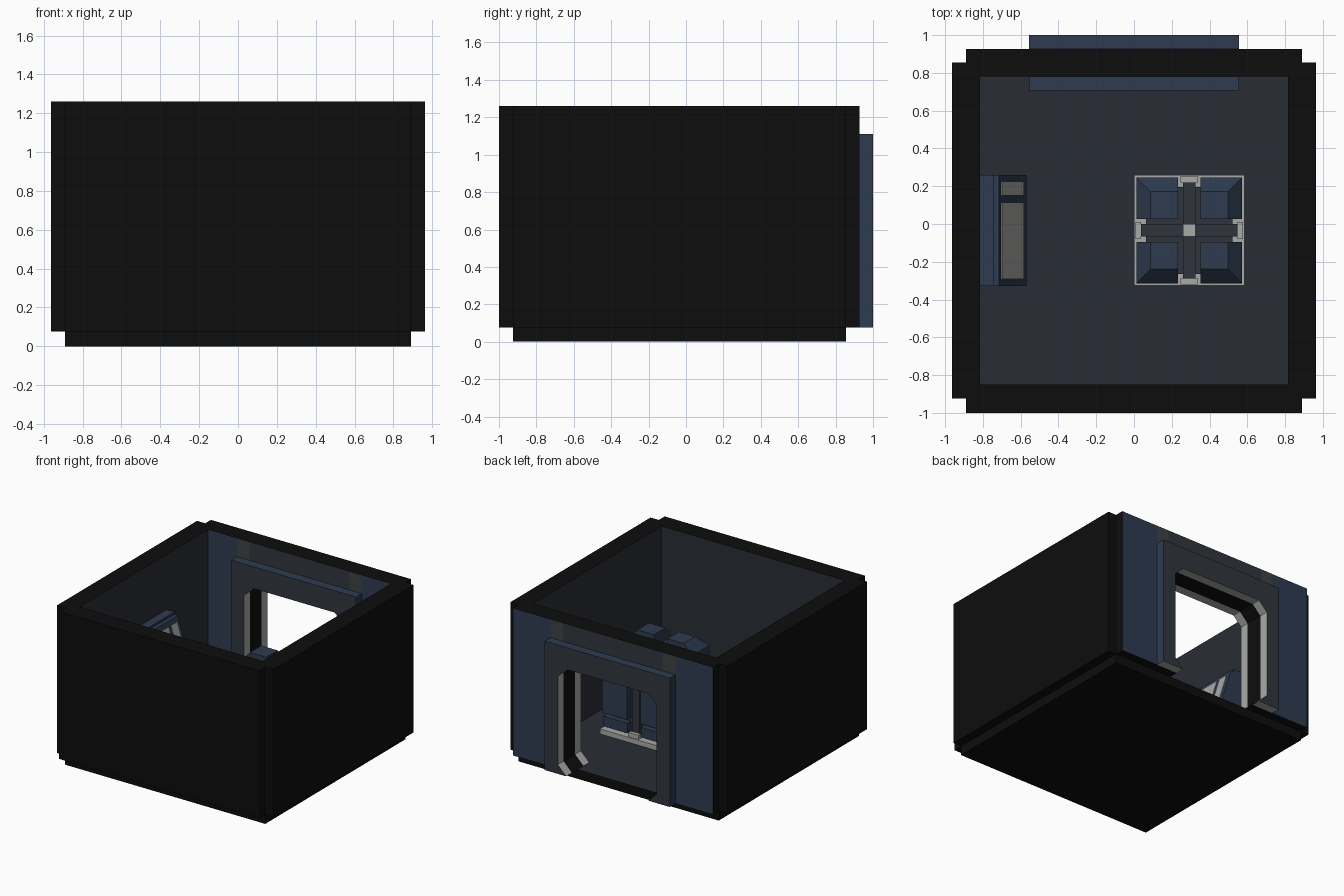
import bpy, bmesh, math
from mathutils import Vector

if "Cube" in bpy.data.objects:
    bpy.data.objects.remove(bpy.data.objects["Cube"])


def material(name, rgb):
    m = bpy.data.materials.new(name)
    m.diffuse_color = (*rgb, 1)
    m.use_nodes = True
    m.node_tree.nodes["Principled BSDF"].inputs["Base Color"].default_value = m.diffuse_color
    return m


BLACK = material("black", (0.004, 0.004, 0.004))
INNER = material("slate", (0.022, 0.026, 0.036))
BLUE = material("blue", (0.027, 0.044, 0.078))
DARK = material("dark_metal", (0.03, 0.036, 0.046))
STRIP = material("strip_grey", (0.05, 0.052, 0.055))
GREY = material("light_grey", (0.4, 0.4, 0.39))


def finish(name, bm, mat, extra=None, test=None):
    """Make an object; faces whose normal and centre pass the test get the extra material."""
    bmesh.ops.recalc_face_normals(bm, faces=bm.faces)
    me = bpy.data.meshes.new(name)
    me.materials.append(mat)
    if extra:
        me.materials.append(extra)
        for f in bm.faces:
            f.normal_update()
            f.material_index = int(test(f.normal, f.calc_center_median()))
    bm.to_mesh(me)
    bm.free()
    ob = bpy.data.objects.new(name, me)
    bpy.context.collection.objects.link(ob)
    return ob


def box(name, x, y, z, mat, extra=None, test=None):
    bm = bmesh.new()
    bmesh.ops.create_cube(bm, size=1)
    for v in bm.verts:
        v.co = [(a + b) / 2 + c * (b - a) for c, (a, b) in zip(v.co, (x, y, z))]
    return finish(name, bm, mat, extra, test)


def prism(name, profile, y0, y1, mat, extra=None, test=None):
    """Extrude an (x, z) outline along y."""
    bm = bmesh.new()
    face = bm.faces.new([bm.verts.new((x, y0, z)) for x, z in profile])
    out = bmesh.ops.extrude_face_region(bm, geom=[face])["geom"]
    for v in out:
        if isinstance(v, bmesh.types.BMVert):
            v.co.y = y1
    return finish(name, bm, mat, extra, test)


def hull(name, points, mat):
    bm = bmesh.new()
    for p in points:
        bm.verts.new(p)
    bmesh.ops.convex_hull(bm, input=bm.verts)
    bmesh.ops.dissolve_limit(bm, angle_limit=0.01, verts=bm.verts, edges=bm.edges)
    return finish(name, bm, mat)


F, TOP = 0.075, 1.26   # floor surface and wall top

# Floor slab and three solid walls, slate on the inside
box("floor", (-.89, .89), (-.925, .855), (0, F), BLACK, INNER, lambda n, c: n.z > .5)
box("front_wall", (-.89, .89), (-1, -.85), (F, TOP), BLACK, INNER, lambda n, c: n.y > .5)
for s, side in ((-1, "left"), (1, "right")):
    box(side + "_wall", sorted((s * .815, s * .963)), (-.925, .855), (F, TOP),
        BLACK, INNER, lambda n, c: n.x * s < -.5)


def arch(w, top):
    """Outline of a wall with a chamfered doorway open at the bottom."""
    o, c, h = .44, .074, .935
    half = [(o - c, F), (o, F + c), (o, h - c), (o - c, h)]
    return ([(w, F), (w, top), (-w, top), (-w, F)]
            + [(-x, z) for x, z in half] + half[::-1])


# Back wall with doorway, and raised door frames on both sides
prism("back_wall", arch(.89, TOP), .78, .927, BLACK, BLUE, lambda n, c: abs(n.y) > .5)
inside = lambda n, c: abs(n.y) < .5 and abs(c.x) < .5 and c.z < 1
for name, y0, y1 in (("door_frame_inner", .706, .78), ("door_frame_outer", .927, 1.0)):
    prism(name, arch(.555, 1.11), y0, y1, DARK, GREY, inside)
    for s in (-1, 1):
        box(name + "_side_trim", sorted((s * .553, s * .556)), (y0, y1), (F, 1.11), BLUE)
    box(name + "_top_trim", (-.555, .555), (y0, y1), (1.108, 1.111), BLUE)

# Grey strips and dark panel above the door
for y in (.779, .926):
    for s in (-1, 1):
        box("wall_strip", sorted((s * .445, s * .555)), (y, y + .002), (1.11, TOP), STRIP)
    box("lintel_panel", (-.445, .445), (y, y + .002), (1.11, TOP), DARK)

# Console against the left wall, with a sloped two-part screen
CT = .815
box("console_back", (-.82, -.745), (-.328, .26), (F, CT), BLUE)
prism("console_body", [(-.745, F), (-.57, F), (-.57, .32), (-.715, CT - .02), (-.745, CT - .02)],
      -.328, .26, BLUE)
p0, p1 = Vector((-.57, .32)), Vector((-.715, CT - .02))
d = p1 - p0
n = Vector((d.y, -d.x)).normalized() * .004
a, b = p0 + d * .12, p0 + d * .92
for y0, y1 in ((-.29, .115), (.15, .225)):
    prism("console_screen", [a - n, a + n, b + n, b - n], y0, y1, GREY)

# Power unit: base plate, dark core, four corner columns with chamfered tops
CX, CY, R, ZT = .2925, -.034, .2925, .8
box("unit_base", (CX - R, CX + R), (CY - R, CY + R), (F, .115), GREY)
box("unit_core", (CX - .23, CX + .23), (CY - .23, CY + .23), (.115, .68), DARK)
for sx in (-1, 1):
    for sy in (-1, 1):
        def corner(i, o, z):
            return [(CX + sx * u, CY + sy * v, z) for u in (i, o) for v in (i, o)]
        hull("unit_foot_block", corner(.06, .275, .135) + corner(.06, .275, .215), BLUE)
        hull("unit_column", corner(.06, .28, .245) + corner(.06, .28, ZT - .08)
             + corner(.06, .205, ZT), BLUE)

# Cross beams between the columns, small grey clips and centre cap
box("unit_beam_x", (CX - .255, CX + .255), (CY - .033, CY + .033), (.115, .72), DARK)
box("unit_beam_y", (CX - .033, CX + .033), (CY - .255, CY + .255), (.115, .72), DARK)
box("unit_cap", (CX - .033, CX + .033), (CY - .033, CY + .033), (.70, .74), GREY)
for k in range(4):
    ux, uy = round(math.cos(k * math.pi / 2)), round(math.sin(k * math.pi / 2))
    hx, hy = .015 + .03 * abs(uy), .015 + .03 * abs(ux)
    x, y = CX + ux * .27, CY + uy * .27
    box("unit_clip", (x - hx, x + hx), (y - hy, y + hy), (.115, .15), GREY)
